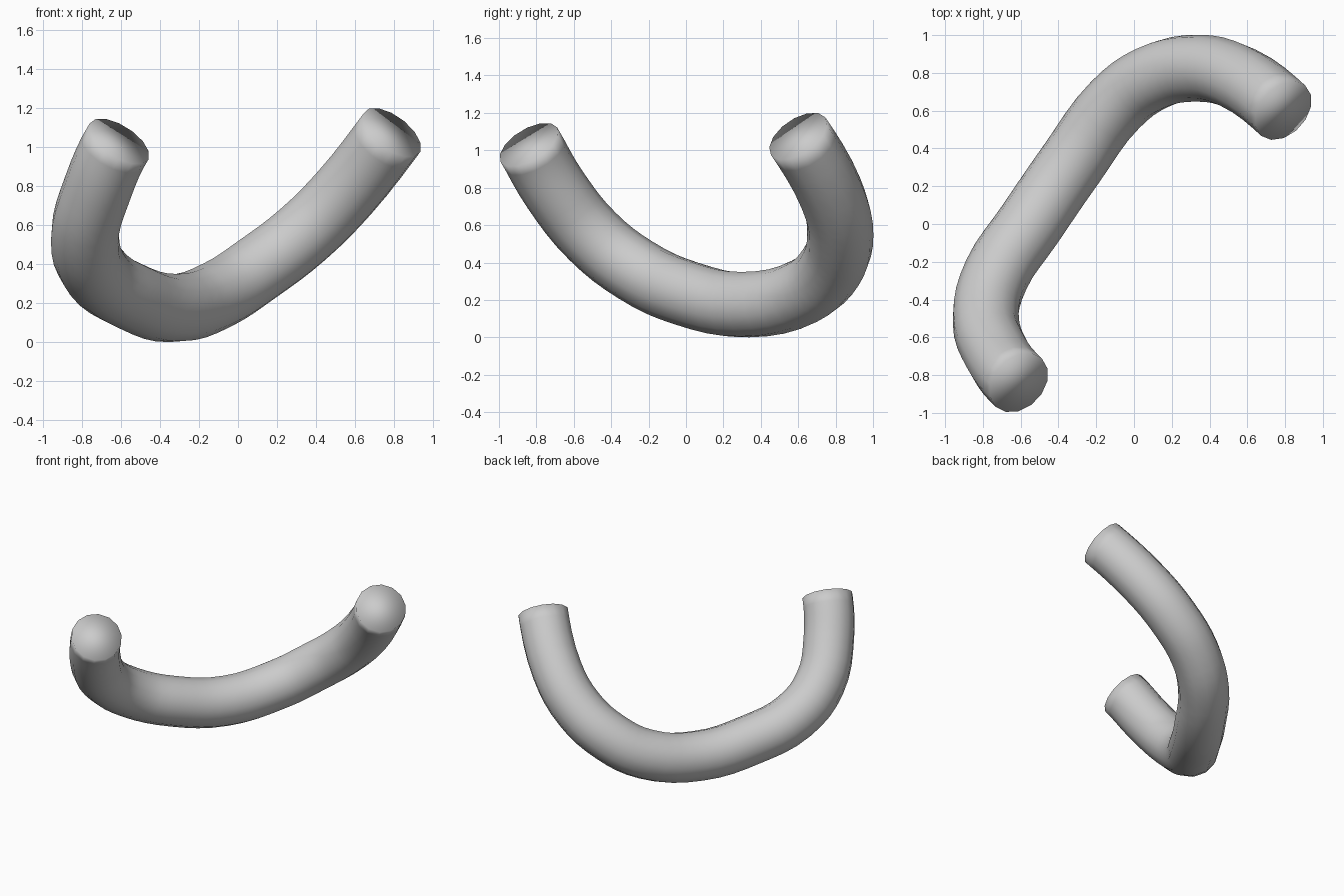
import bpy, bmesh
from mathutils import Vector

if "Cube" in bpy.data.objects:
    bpy.data.objects.remove(bpy.data.objects["Cube"])

RADIUS = 0.177

# Centreline of the bent tube
path = [(-.61, -.84, 1.03), (-.72, -.70, .79), (-.785, -.50, .54), (-.73, -.27, .36),
        (-.55, .00, .235), (-.33, .32, .175), (-.10, .63, .245), (.10, .775, .375),
        (.33, .825, .55), (.55, .775, .77), (.79, .60, 1.075)]
start_dir = Vector((.48, -.46, .75)).normalized()
end_dir = Vector((.53, -.48, .70)).normalized()

curve = bpy.data.curves.new("bent_tube", 'CURVE')
curve.dimensions = '3D'
curve.resolution_u = 4
curve.bevel_depth = RADIUS
curve.bevel_resolution = 5
curve.use_fill_caps = True
spline = curve.splines.new('BEZIER')
spline.bezier_points.add(len(path) - 1)
for point, co in zip(spline.bezier_points, path):
    point.co = co
    point.handle_left_type = point.handle_right_type = 'AUTO'

# Aim both ends
for point, direction, side in ((spline.bezier_points[0], start_dir, -1),
                               (spline.bezier_points[-1], end_dir, 1)):
    point.handle_left_type = point.handle_right_type = 'FREE'
    point.handle_left = point.co - direction * 0.1 * side
    point.handle_right = point.co + direction * 0.1 * side

tube = bpy.data.objects.new("bent_tube", curve)
bpy.context.collection.objects.link(tube)
bpy.context.view_layer.objects.active = tube
tube.select_set(True)
bpy.ops.object.convert(target='MESH')
tube = bpy.context.object

# Weld the flat end caps to the wall and smooth the whole surface
bm = bmesh.new()
bm.from_mesh(tube.data)
bmesh.ops.remove_doubles(bm, verts=bm.verts, dist=0.0005)
bmesh.ops.recalc_face_normals(bm, faces=bm.faces)
for face in bm.faces:
    face.smooth = True
bm.to_mesh(tube.data)
bm.free()
tube.name = "bent_tube"
